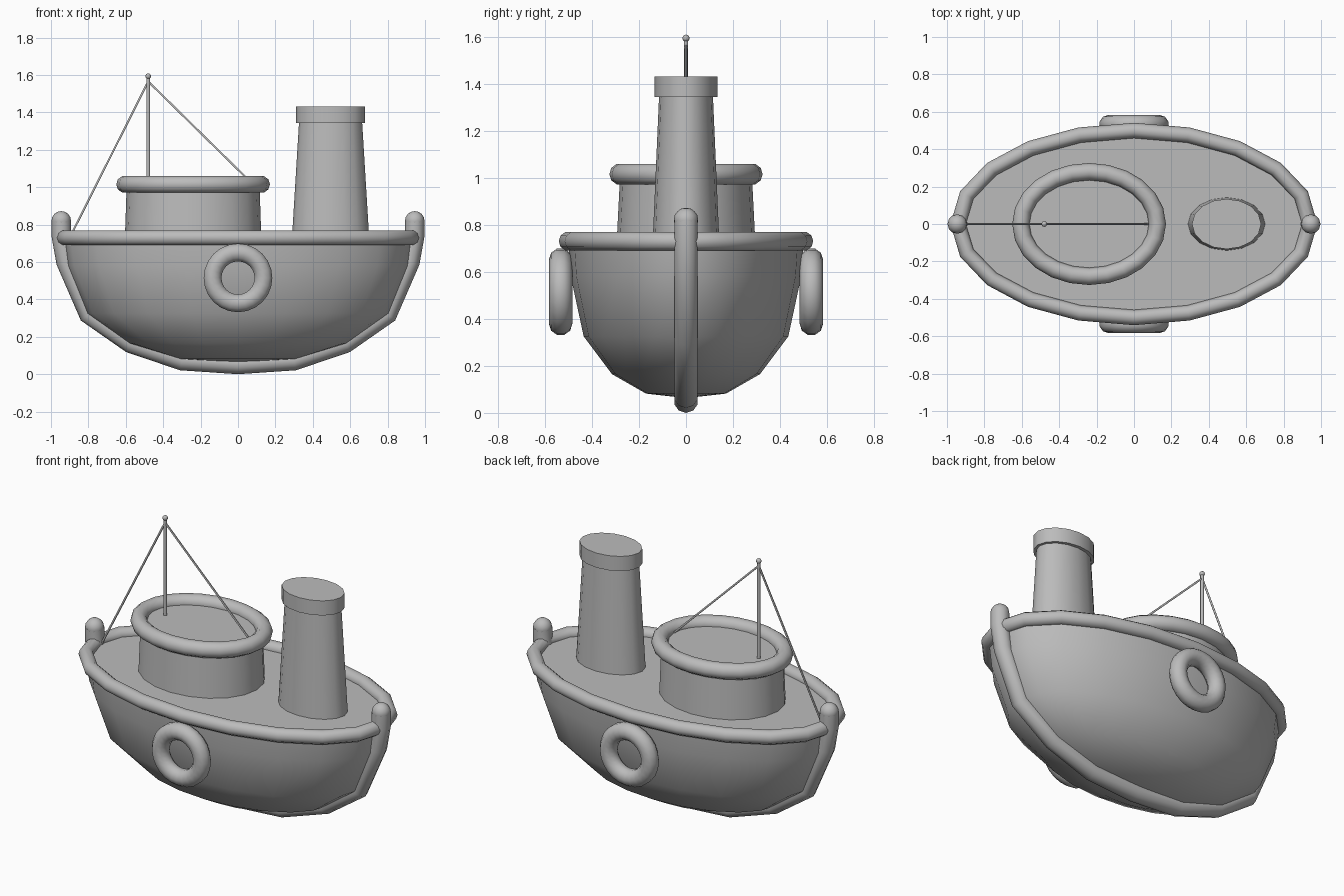
import bpy, bmesh, math
from mathutils import Vector

cube = bpy.data.objects.get("Cube")
if cube:
    bpy.data.objects.remove(cube, do_unlink=True)

grey = bpy.data.materials.new("plain_grey")
grey.use_nodes = True
grey.diffuse_color = (0.5, 0.5, 0.5, 1)
grey.node_tree.nodes["Principled BSDF"].inputs["Base Color"].default_value = (0.5, 0.5, 0.5, 1)


def finish(ob, angle=40):
    bpy.ops.object.select_all(action='DESELECT')
    ob.select_set(True)
    bpy.context.view_layer.objects.active = ob
    if ob.type == 'CURVE':
        bpy.ops.object.convert(target='MESH')
        ob = bpy.context.object
    ob.data.materials.clear()
    ob.data.materials.append(grey)
    bpy.ops.object.shade_smooth_by_angle(angle=math.radians(angle))
    return ob


def ellipse(rx, ry, n):
    return [(rx * math.cos(math.tau * i / n), ry * math.sin(math.tau * i / n)) for i in range(n)]


def loft(name, rings, cx=0, n=20, angle=40):
    """Closed solid through stacked ellipses given as (z, rx, ry)."""
    bm = bmesh.new()
    loops = [[bm.verts.new((cx + x, y, z)) for x, y in ellipse(rx, ry, n)] for z, rx, ry in rings]
    for a, b in zip(loops, loops[1:]):
        for i in range(n):
            j = (i + 1) % n
            bm.faces.new((a[i], a[j], b[j], b[i]))
    bm.faces.new(loops[0][::-1])
    bm.faces.new(loops[-1])
    mesh = bpy.data.meshes.new(name)
    bm.to_mesh(mesh)
    bm.free()
    ob = bpy.data.objects.new(name, mesh)
    bpy.context.collection.objects.link(ob)
    return finish(ob, angle)


def tube(name, points, radius, closed=False, sides=3):
    """Round bar swept along a path."""
    cu = bpy.data.curves.new(name, 'CURVE')
    cu.dimensions = '3D'
    cu.bevel_depth = radius
    cu.bevel_resolution = sides
    cu.use_fill_caps = True
    sp = cu.splines.new('POLY')
    sp.points.add(len(points) - 1)
    for p, co in zip(sp.points, points):
        p.co = (*co, 1)
    sp.use_cyclic_u = closed
    ob = bpy.data.objects.new(name, cu)
    bpy.context.collection.objects.link(ob)
    return finish(ob, 60)


def ball(name, loc, radius):
    bpy.ops.mesh.primitive_uv_sphere_add(segments=12, ring_count=8, radius=radius, location=loc)
    bpy.context.object.name = name
    finish(bpy.context.object, 60)


# Hull with flat deck on top
profile = [(0.065, 0.04), (0.082, 0.34), (0.165, 0.63), (0.325, 0.87), (0.58, 0.98), (0.73, 1.0)]
loft("hull", [(z, 0.94 * f, 0.5 * f) for z, f in profile])
tube("deck_rail", [(x, y, 0.73) for x, y in ellipse(0.94, 0.5, 20)], 0.041, True)

# Keel running up into the end posts
half = [(0.3, 0.072), (0.575, 0.165), (0.8, 0.32), (0.92, 0.6), (0.945, 0.74), (0.945, 0.82)]
path = [(-x, 0, z) for x, z in reversed(half)] + [(0, 0, 0.052)] + [(x, 0, z) for x, z in half]
tube("keel", path, 0.052)
for side, label in ((1, "left"), (-1, "right")):
    ball("post_top_" + label, (side * 0.945, 0, 0.82), 0.052)

# Cabin with rounded roof edge
loft("cabin", [(0.72, 0.365, 0.295), (1.015, 0.355, 0.28)], cx=-0.24)
tube("roof_rim", [(x - 0.24, y, 1.015) for x, y in ellipse(0.365, 0.28, 24)], 0.046, True)

# Funnel and its cap
loft("funnel", [(0.72, 0.207, 0.142), (1.36, 0.168, 0.114)], cx=0.495, n=16)
loft("funnel_cap", [(1.343, 0.185, 0.134), (1.43, 0.185, 0.134)], cx=0.495, n=16)

# Mast and stays
tube("mast", [(-0.48, 0, 1.0), (-0.48, 0, 1.585)], 0.01)
ball("mast_ball", (-0.48, 0, 1.593), 0.015)
for label, end in (("bow_stay", (-0.9, 0, 0.73)), ("roof_stay", (0.075, 0, 1.02))):
    tube(label, [(-0.48, 0, 1.565), end], 0.006, sides=1)

# Life rings on both sides
for side, label in ((1, "back"), (-1, "front")):
    ring = [(x, side * 0.533, 0.515 + z) for x, z in ellipse(0.136, 0.136, 24)]
    tube("life_ring_" + label, ring, 0.05, True)
